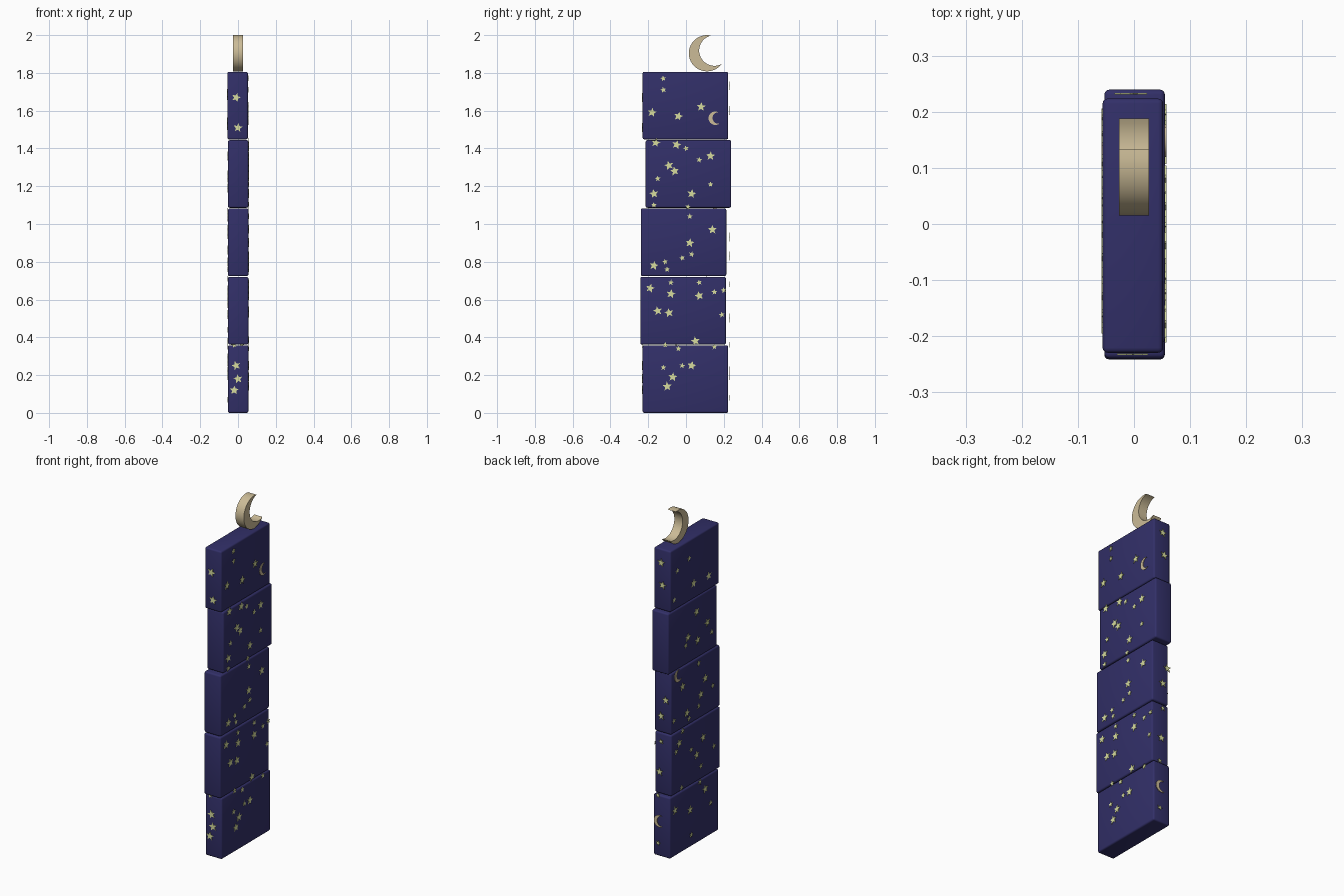
import bpy
import bmesh
import random
from math import sin, cos, pi, radians
from mathutils import Vector

random.seed(4)
X, Y, Z = Vector((1, 0, 0)), Vector((0, 1, 0)), Vector((0, 0, 1))

old_cube = bpy.data.objects.get("Cube")
if old_cube:
    bpy.data.objects.remove(old_cube, do_unlink=True)


def make_material(name, red, green, blue):
    material = bpy.data.materials.new(name)
    material.use_nodes = True
    colour = (red, green, blue, 1)
    material.diffuse_color = colour
    shader = material.node_tree.nodes["Principled BSDF"]
    shader.inputs["Base Color"].default_value = colour
    shader.inputs["Roughness"].default_value = 0.7
    return material


night_blue = make_material("night blue", 0.032, 0.029, 0.14)
star_yellow = make_material("pale star yellow", 0.68, 0.72, 0.34)
moon_gold = make_material("pale moon gold", 0.60, 0.50, 0.31)


def finish(bm, name, material):
    """Turn a bmesh into a smooth-shaded object with sharp creases."""
    bmesh.ops.recalc_face_normals(bm, faces=bm.faces)
    mesh = bpy.data.meshes.new(name)
    bm.to_mesh(mesh)
    bm.free()
    mesh.materials.append(material)
    obj = bpy.data.objects.new(name, mesh)
    bpy.context.collection.objects.link(obj)
    bpy.ops.object.select_all(action='DESELECT')
    obj.select_set(True)
    bpy.context.view_layer.objects.active = obj
    bpy.ops.object.shade_smooth_by_angle(angle=radians(35))
    return obj


def add_prism(bm, outline, across, normal, start, depth):
    """Extrude a flat outline (across, up) along the normal."""
    verts = [bm.verts.new(across * u + Z * v + normal * start) for u, v in outline]
    face = bm.faces.new(verts)
    extruded = bmesh.ops.extrude_face_region(bm, geom=[face])["geom"]
    moved = [item for item in extruded if isinstance(item, bmesh.types.BMVert)]
    bmesh.ops.translate(bm, verts=moved, vec=normal * depth)


def star_outline(u, v, radius):
    turn = random.uniform(-0.3, 0.3) + pi / 2
    points = []
    for i in range(10):
        r = radius if i % 2 == 0 else radius * 0.45
        angle = turn + i * pi / 5
        points.append((u + r * cos(angle), v + r * sin(angle)))
    return points


def crescent_outline(u, v, radius, axis, steps=28):
    """Outer arc out to both tips, then a smaller offset arc back."""
    def arc(shift, r, first, last, count):
        points = []
        for i in range(count + 1):
            a = radians(axis + first + (last - first) * i / count)
            points.append((u + shift * cos(radians(axis)) + r * cos(a),
                           v + shift * sin(radians(axis)) + r * sin(a)))
        return points
    outer = arc(0, radius, 57, 303, steps)
    inner = arc(radius * 0.44, radius * 0.845, 277, 83, steps)
    return outer + inner[1:-1]


# Stack of five slightly shifted rounded blocks
PITCH, HEIGHT = 0.362, 0.358
shifts = [(0.001, -0.003), (0.001, -0.015), (0.001, -0.013), (0.001, 0.013), (-0.002, -0.003)]
for level, (dx, dy) in enumerate(shifts):
    bm = bmesh.new()
    bmesh.ops.create_cube(bm, size=1)
    bmesh.ops.scale(bm, verts=bm.verts, vec=(0.108, 0.453, HEIGHT))
    bmesh.ops.bevel(bm, geom=bm.edges[:], offset=0.009, segments=3,
                    profile=0.5, affect='EDGES')
    bmesh.ops.translate(bm, verts=bm.verts,
                        vec=(dx, dy, level * PITCH + HEIGHT / 2))
    finish(bm, f"block_{level + 1}", night_blue)

# Thick crescent standing on top
bm = bmesh.new()
add_prism(bm, crescent_outline(0.111, 1.904, 0.096, 20), Y, X, -0.027, 0.054)
finish(bm, "top_crescent", moon_gold)

# Star positions on each side, in hundredths: (across, up)
left_large = [(-18, 159), (-4, 157), (8, 162), (-16, 143), (-5, 142), (13, 136),
              (-9, 131), (-6, 128), (-17, 116), (3, 116), (14, 97), (2, 90),
              (-17, 78), (-19, 66), (-8, 63), (7, 62), (-15, 54), (-9, 53),
              (5, 38), (3, 25), (-7, 19), (-10, 14)]
left_small = [(-12, 177), (-12, 171), (0, 140), (7, 134), (-15, 124), (-17, 110),
              (13, 121), (1, 109), (2, 104), (3, 84), (-2, 82), (-11, 80),
              (-10, 76), (-8, 69), (7, 69), (15, 64), (20, 65), (19, 52),
              (-11, 36), (-4, 34), (15, 35), (-12, 24), (-2, 25)]
right_large = [(-13, 153), (1, 154), (-2, 136), (-12, 126), (6, 124), (-3, 119),
               (-10, 94), (11, 97), (-6, 86), (7, 80), (14, 65), (-2, 52),
               (-8, 60), (4, 22), (-10, 29), (18, 27)]
right_small = [(5, 170), (16, 167), (19, 151), (-16, 119), (8, 120), (-4, 105),
               (-17, 87), (5, 76), (-4, 80), (19, 80), (17, 61), (3, 57),
               (-18, 51), (-6, 44), (11, 71), (-15, 19), (3, 7), (12, 38), (-5, 35)]
front_large = [(-1, 167), (0, 151), (-1, 25), (0, 18), (-2, 12)]
front_small = [(-2, 36)]
back_large = [(0, 173), (-1, 160), (-3, 93), (0, 83), (1, 50)]
back_small = [(0, 68), (2, 36), (2, 8)]

sides = [("left", Y, X, 0.0545, left_large, left_small),
         ("right", Y, -X, 0.0545, right_large, right_small),
         ("front", X, -Y, 0.2305, front_large, front_small),
         ("back", X, Y, 0.2305, back_large, back_small)]
for side, across, normal, start, large, small in sides:
    bm = bmesh.new()
    for places, radius in ((large, 0.025), (small, 0.016)):
        for u, v in places:
            add_prism(bm, star_outline(u / 100, v / 100, radius),
                      across, normal, start, 0.003)
    finish(bm, f"{side}_stars", star_yellow)

# Thin crescent plates on three sides
for side, across, normal, start, u, v, axis in (
        ("left", Y, X, 0.0545, 0.155, 1.56, 5),
        ("right", Y, -X, 0.0545, 0.15, 1.05, 165),
        ("back", X, Y, 0.2305, 0.01, 0.21, 175)):
    bm = bmesh.new()
    add_prism(bm, crescent_outline(u, v, 0.036, axis, 14), across, normal, start, 0.003)
    finish(bm, f"{side}_crescent", moon_gold)
